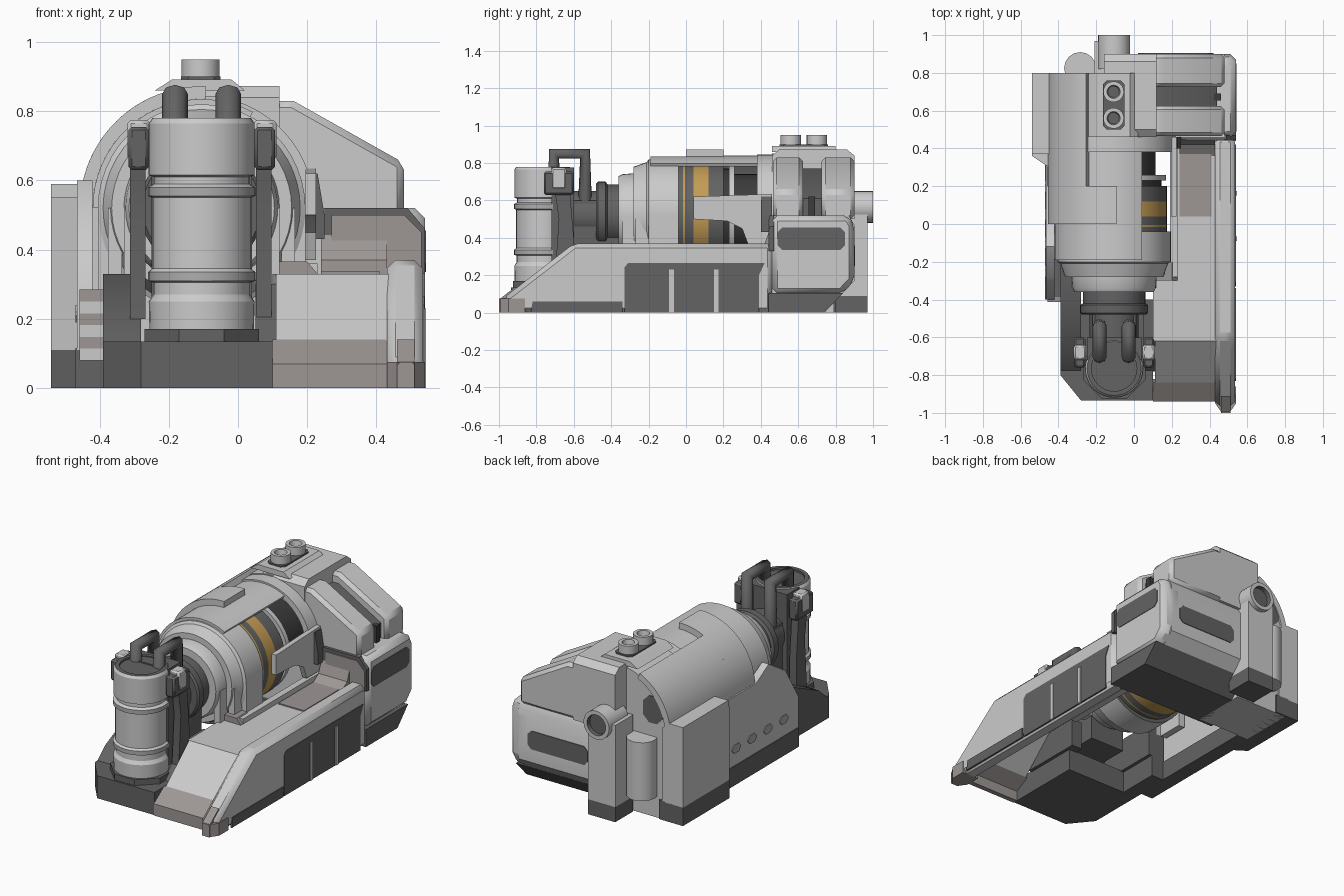
import bpy, bmesh, math
from mathutils import Vector

if "Cube" in bpy.data.objects:
    bpy.data.objects.remove(bpy.data.objects["Cube"])

def material(name, c):
    m = bpy.data.materials.new(name)
    m.diffuse_color = (*c, 1)
    m.use_nodes = True
    m.node_tree.nodes["Principled BSDF"].inputs["Base Color"].default_value = m.diffuse_color
    return m

LIGHT = material("light_grey", (.60, .60, .60))
MID = material("mid_grey", (.42, .42, .42))
DARK = material("dark_grey", (.125, .125, .125))
BLACK = material("charcoal", (.045, .045, .045))
TAUPE = material("taupe", (.34, .31, .30))
ORANGE = material("orange", (.55, .33, .09))

def finish(name, bm, mats, bevel=0):
    bmesh.ops.remove_doubles(bm, verts=bm.verts, dist=1e-5)
    bmesh.ops.recalc_face_normals(bm, faces=bm.faces)
    me = bpy.data.meshes.new(name)
    bm.to_mesh(me)
    bm.free()
    for m in mats:
        me.materials.append(m)
    for p in me.polygons:
        p.use_smooth = True
    me.set_sharp_from_angle(angle=math.radians(32))
    ob = bpy.data.objects.new(name, me)
    bpy.context.collection.objects.link(ob)
    if bevel:
        b = ob.modifiers.new("bevel", 'BEVEL')
        b.width, b.segments = bevel, 1
    return ob

def prism(name, pts, axis, a, b, mat, bevel=0):
    """Extrude a 2D profile along an axis from a to b."""
    put = {'x': lambda u, v, t: (t, u, v), 'y': lambda u, v, t: (u, t, v), 'z': lambda u, v, t: (u, v, t)}[axis]
    bm = bmesh.new()
    A = [bm.verts.new(put(u, v, a)) for u, v in pts]
    B = [bm.verts.new(put(u, v, b)) for u, v in pts]
    n = len(pts)
    bm.faces.new(A)
    bm.faces.new(B)
    for i in range(n):
        bm.faces.new((A[i], A[(i + 1) % n], B[(i + 1) % n], B[i]))
    return finish(name, bm, [mat], bevel)

def box(name, x0, x1, y0, y1, z0, z1, mat, bevel=0):
    return prism(name, [(x0, y0), (x1, y0), (x1, y1), (x0, y1)], 'z', z0, z1, mat, bevel)

def cham(u0, v0, u1, v1, c):
    return [(u0 + c, v0), (u1 - c, v0), (u1, v0 + c), (u1, v1 - c), (u1 - c, v1), (u0 + c, v1), (u0, v1 - c), (u0, v0 + c)]

def lathe(name, prof, axis, c, mats, rule=None, a0=0, a1=360, n=40):
    """Revolve (position, radius) points about axis y (c = x,z) or z (c = x,y); arcs close the profile."""
    full = a1 - a0 >= 360
    bm = bmesh.new()
    rings = []
    for k in range(n if full else n + 1):
        a = math.radians(a0 + (a1 - a0) * k / n)
        ring = []
        for t, r in prof:
            u, v = c[0] + r * math.cos(a), c[1] + r * math.sin(a)
            ring.append(bm.verts.new((u, t, v) if axis == 'y' else (u, v, t)))
        rings.append(ring)
    m = len(prof)
    for k in range(n):
        R, S = rings[k], rings[(k + 1) % len(rings)]
        for i in range(m - 1 if full else m):
            j = (i + 1) % m
            f = bm.faces.new((R[i], R[j], S[j], S[i]))
            f.material_index = rule[i] if rule else 0
    if not full:
        bm.faces.new(rings[0])
        bm.faces.new(rings[-1])
    return finish(name, bm, mats)

def arch(name, y0, y1, r0, r1, a0, a1, mat):
    return lathe(name, [(y0, r0), (y0, r1), (y1, r1), (y1, r0)], 'y', (CX, CZ), [mat], a0=a0, a1=a1, n=20)

CX, CZ = -.105, .52

# Main drum with coloured bands
lathe("drum", [(-.36, 0), (-.36, .21), (-.34, .22), (-.28, .225), (-.28, .26), (-.21, .285), (-.20, .30), (-.04, .30),
               (-.04, .28), (-.015, .28), (-.005, .28), (.04, .28), (.12, .28), (.2, .28), (.2, .25), (.23, .25),
               (.23, .275), (.26, .275), (.26, .22), (.47, .22), (.47, 0)], 'y', (CX, CZ),
      [LIGHT, DARK, ORANGE, BLACK],
      [0, 0, 0, 0, 0, 0, 0, 1, 1, 2, 1, 2, 1, 1, 3, 0, 0, 0, 3, 3], n=48)
lathe("drum_neck", [(-.62, 0), (-.62, .13), (-.48, .13), (-.48, .17), (-.47, .18), (-.43, .18), (-.42, .165),
                    (-.34, .165), (-.34, 0)], 'y', (CX, CZ), [DARK])
# Straight arch skirts below the drum steps
for i, (y0, y1, h) in enumerate([(-.2, -.04, .30), (-.27, -.2, .27), (-.34, -.27, .225)]):
    for s in (-1, 1):
        x = CX + s * h
        box("drum_skirt_%d" % i, min(x, x - s * .04), max(x, x - s * .04), y0, y1, .28, CZ, LIGHT)

# Outer hood plates over the drum
arch("inner_hood", -.19, .47, .295, .315, 62, 180, LIGHT)
arch("hood_front", 0, .2, .315, .352, 88, 180, LIGHT)
arch("hood_rear", .2, .8, .315, .352, 115, 180, LIGHT)
arch("rear_collar", .38, .47, .29, .325, 0, 120, LIGHT)
lathe("hood_back_end", [(.46, 0), (.46, .33), (.79, .33), (.79, 0)], 'y', (CX, CZ), [LIGHT], a0=88, a1=180, n=16)
prism("left_wall", [(-.4, .11), (.8, .11), (.8, .53), (0, .53), (-.12, .6), (-.28, .5), (-.4, .3)],
      'x', -.465, -.42, LIGHT)
prism("left_wall_base", [(-.4, 0), (.8, 0), (.8, .115), (-.4, .115)], 'x', -.47, -.38, DARK)
for i in range(4):
    prism("wall_dimple", cham(-.3 + i * .15, .19, -.22 + i * .15, .24, .02), 'x', -.47, -.46, MID)
for i in range(6):
    z = .08 + i * .034
    box("louver", -.458, -.39, -.412, -.38, z, z + .034, TAUPE if i % 2 else LIGHT)

# Left rear box
prism("side_box", [(-.54, .36), (-.45, .3), (-.40, .3), (-.40, .8), (-.54, .8)], 'z', .11, .55, LIGHT)
prism("side_box_top", [(-.54, .55), (-.54, .59), (-.45, .59), (-.40, .55)], 'y', .37, .8, LIGHT)
prism("side_box_base", [(-.54, .36), (-.45, .3), (-.38, .3), (-.38, .8), (-.54, .8)], 'z', 0, .11, DARK)
box("rear_left_fill", -.45, -.1, .46, .79, .0, .53, LIGHT)
prism("end_patch", cham(-.40, .56, -.27, .72, .04), 'y', .785, .795, DARK)
# Vertical pod, rear column and exhaust pipe
lathe("rear_pod", [(.13, 0), (.13, .085), (.48, .085), (.48, 0)], 'z', (-.285, .825), [LIGHT], n=16)
box("rear_column", -.21, -.03, .8, .97, .09, .58, LIGHT)
box("rear_column_base", -.21, -.03, .8, .97, 0, .09, DARK)
lathe("exhaust_pipe", [(.82, 0), (.82, .085), (1, .085), (1, .062), (.975, .06), (.975, 0)], 'y', (CX, .565),
      [LIGHT, DARK], [0, 0, 0, 1, 1], n=24)

# Rear right block
prism("rear_block", [(.46, .1), (.834, .1), (.9, .17), (.9, .47), (.87, .52), (.46, .52)], 'x', -.2, .48, LIGHT)
prism("rear_block_side", [(.46, .1), (.834, .1), (.9, .17), (.9, .47), (.87, .52), (.46, .52)], 'x', .4, .54, LIGHT, .045)
prism("rear_block_base", [(.44, 0), (.74, 0), (.84, .105), (.44, .105)], 'x', -.2, .54, DARK)
prism("rear_side_slot", cham(.49, .335, .85, .455, .025), 'x', .535, .543, DARK)
prism("rear_back_slot", cham(.02, .25, .42, .36, .025), 'y', .895, .904, DARK)
prism("rear_front_panel", [(.25, .33), (.54, .33), (.54, .46), (.49, .52), (.25, .52)], 'y', .447, .47, DARK)
prism("rear_front_inset", [(.27, .33), (.53, .33), (.53, .45), (.48, .5), (.27, .5)], 'y', .441, .45, TAUPE)
# Sloped shoulders with a dark gap between
SH = [(.1, .5), (.1, .83), (.16, .83), (.48, .65), (.48, .5)]
prism("shoulder_front", SH, 'y', .465, .625, LIGHT, .02)
prism("shoulder_back", SH, 'y', .725, .9, LIGHT, .02)
prism("shoulder_gap", [(.1, .5), (.1, .77), (.16, .77), (.44, .61), (.44, .5)], 'y', .6, .75, DARK)
box("gap_bar", .12, .46, .655, .69, .5, .62, BLACK)
# Top housing with two ports
prism("top_housing", [(.46, .5), (.46, .84), (.5, .873), (.86, .873), (.9, .84), (.9, .5)], 'x', -.16, .12, LIGHT)
prism("housing_lid", [(-.24, .86), (-.19, .892), (-.02, .892), (.02, .86)], 'y', .46, .8, LIGHT)
prism("port_pad", cham(-.165, .5, -.05, .76, .02), 'z', .88, .9, DARK)
for y in (.56, .7):
    lathe("port", [(.88, .055), (.95, .055), (.95, .035), (.92, .03), (.92, 0)], 'z', (-.108, y), [LIGHT, DARK],
          [0, 0, 0, 1], n=20)

# Right deck: thin plates, open underneath
prism("deck", [(-.62, .33), (.46, .33), (.46, .30), (-.60, .30)], 'x', .2, .45, LIGHT)
prism("deck_front", [(-.62, .33), (-.19, .33), (-.19, .30), (-.6, .30)], 'x', .1, .22, LIGHT)
prism("deck_slope", [(-.62, .33), (-.84, .14), (-.82, .11), (-.6, .30)], 'x', .11, .45, LIGHT)
prism("deck_nose", [(-.84, .14), (-.94, .07), (-.94, 0), (-.91, 0), (-.91, .06), (-.82, .11)], 'x', .1, .45, TAUPE)
box("deck_inner_wall", .19, .23, -.28, .46, .2, .36, LIGHT)
box("deck_panel", .24, .41, .04, .44, .33, .337, TAUPE)
prism("deck_fillet", [(.36, .33), (.42, .37), (.45, .45), (.45, .33)], 'x', .24, .43, TAUPE)
prism("deck_lip", [(.11, .33), (.11, .365), (.2, .365), (.23, .33)], 'y', -.3, -.2, TAUPE)
# Outer rail
prism("rail", [(-.98, .075), (-.6, .37), (.46, .37), (.46, .0), (-.82, .0), (-.9, 0)], 'x', .43, .535, LIGHT, .025)
prism("rail_tip", [(.43, -.86), (.43, -.95), (.465, -1), (.505, -1), (.54, -.95), (.54, -.86)], 'z', 0, .075, TAUPE)
prism("rail_nose", [(-1, .07), (-.91, .14), (-.9, 0), (-1, 0)], 'x', .46, .51, TAUPE)
prism("rail_strip", [(-.83, 0), (-.82, .06), (-.34, .06), (-.34, 0)], 'x', .53, .54, DARK)
prism("rail_panel", [(-.33, 0), (-.33, .24), (-.31, .265), (.42, .265), (.39, .2), (.39, 0)], 'x', .53, .539, DARK)
for y in (-.09, .15):
    box("panel_divider", .53, .544, y, y + .025, 0, .23, LIGHT)
# Bracket beside the drum window
prism("window_bracket", [(.04, .5), (.04, .62), (.46, .635), (.46, .37), (.33, .37), (.3, .45), (.22, .49)],
      'x', .195, .225, LIGHT)
prism("bracket_edge", [(.2, .43), (.2, .62), (.23, .62), (.25, .5), (.25, .43)], 'y', .40, .46, DARK)

# Front platform
prism("front_platform", [(-.39, -.8), (-.28, -.935), (.1, -.935), (.1, -.45), (-.39, -.45)], 'z', 0, .135, DARK)
box("platform_left", -.39, -.3, -.46, -.2, 0, .135, DARK)
prism("platform_left_step", [(-.2, .13), (-.2, .33), (-.42, .33), (-.7, .2), (-.78, .13)], 'x', -.39, -.28, DARK)
prism("platform_right_step", [(-.4, .13), (-.4, .3), (-.6, .3), (-.78, .13)], 'x', .05, .12, DARK)

# Front canister
C = (-.105, -.765)
lathe("canister", [(.13, 0), (.13, .15), (.25, .153), (.27, .14), (.305, .14), (.31, .155), (.335, .155), (.345, .143),
                   (.55, .143), (.555, .155), (.58, .155), (.59, .138), (.61, .138), (.615, .153), (.765, .153),
                   (.78, .143), (.78, .12), (.768, .12), (.768, 0)], 'z', C, [LIGHT, DARK, MID],
      [0, 0, 0, 0, 0, 2, 0, 0, 0, 2, 0, 0, 0, 0, 0, 1, 1, 1], n=32)
prism("canister_foot", cham(-.27, -.925, .06, -.62, .1), 'z', .12, .17, DARK)
box("canister_back", -.25, .04, -.72, -.6, .2, .775, DARK)
box("canister_link", -.22, .01, -.62, -.36, .2, .6, DARK)
for s in (-1, 1):
    x = CX + s * .182
    box("canister_ear", x - .03, x + .03, -.76, -.6, .63, .755, DARK, .01)
    box("ear_clip", x - .032, x + .034, -.72, -.64, .66, .775, LIGHT, .01)
    prism("ear_strut", [(-.7, .64), (-.62, .64), (-.6, .4), (-.6, .2), (-.7, .2), (-.68, .5)], 'x', x - .025, x + .02, DARK)

# Twin bent pipes
for s in (-1, 1):
    cu = bpy.data.curves.new("pipe_path", 'CURVE')
    cu.dimensions = '3D'
    cu.bevel_depth, cu.bevel_resolution, cu.use_fill_caps = .037, 2, True
    sp = cu.splines.new('POLY')
    pts = [(-.705, .6), (-.705, .85), (-.54, .85), (-.54, .58)]
    sp.points.add(len(pts) - 1)
    for p, (y, z) in zip(sp.points, pts):
        p.co = (CX + s * .077, y, z, 1)
    tmp = bpy.data.objects.new("pipe_path", cu)
    bpy.context.collection.objects.link(tmp)
    me = bpy.data.meshes.new_from_object(tmp)
    bpy.data.objects.remove(tmp)
    me.materials.clear()
    me.materials.append(DARK)
    bpy.context.collection.objects.link(bpy.data.objects.new("bent_pipe", me))
